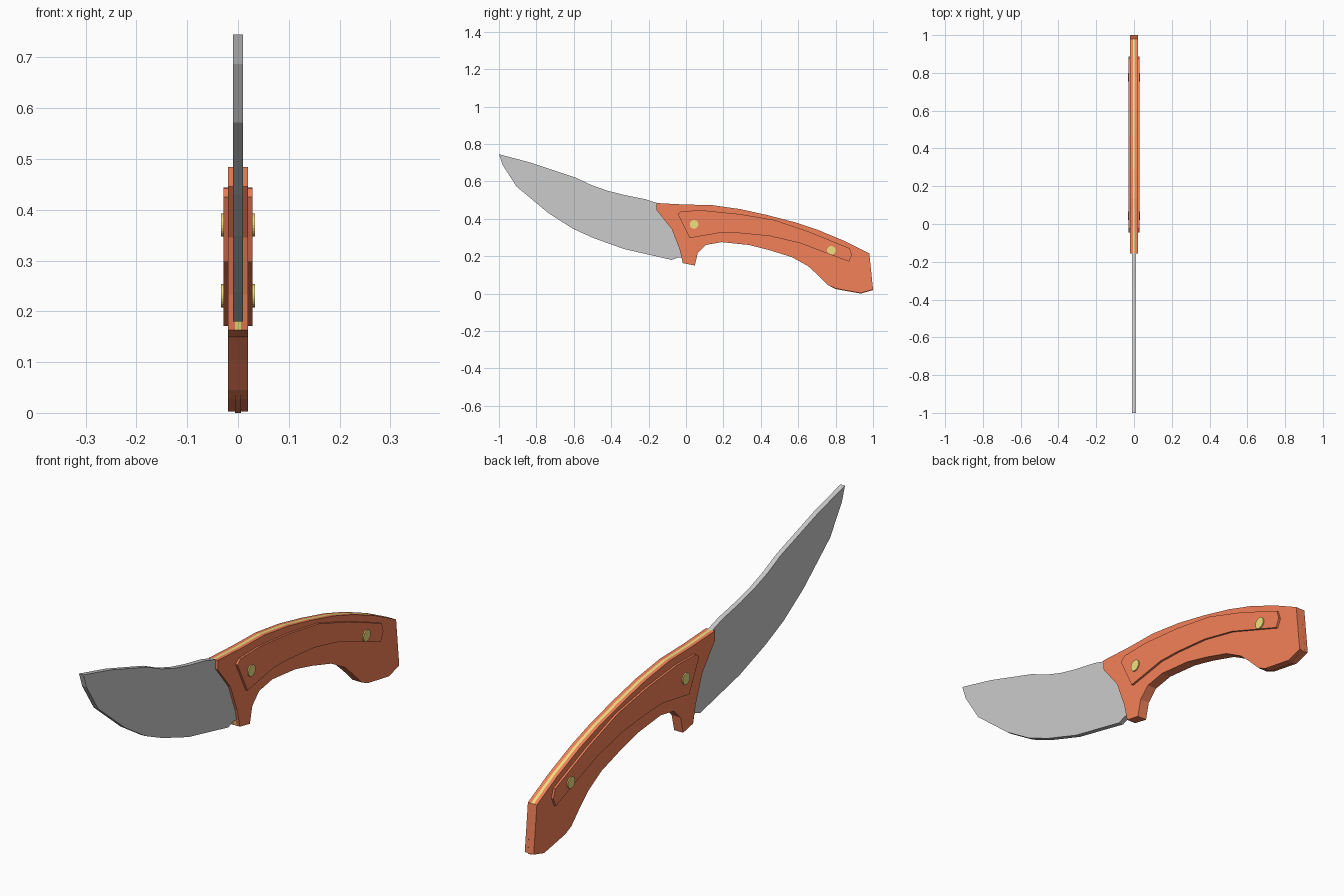
import bpy, bmesh, math
from mathutils import Matrix

if "Cube" in bpy.data.objects:
    bpy.data.objects.remove(bpy.data.objects["Cube"])


def material(name, color):
    m = bpy.data.materials.new(name)
    m.diffuse_color = color
    m.use_nodes = True
    m.node_tree.nodes["Principled BSDF"].inputs["Base Color"].default_value = m.diffuse_color
    return m


RED = material("red_handle", (0.9, 0.22, 0.1, 1))
BRASS = material("brass", (0.88, 0.75, 0.22, 1))


def finish(name, bm, mats):
    bmesh.ops.recalc_face_normals(bm, faces=bm.faces[:])
    me = bpy.data.meshes.new(name)
    bm.to_mesh(me)
    bm.free()
    for m in mats:
        me.materials.append(m)
    ob = bpy.data.objects.new(name, me)
    bpy.context.collection.objects.link(ob)
    return ob


def slab(name, outline, x0, x1, mats=(), pick=None):
    """Extrude a (y, z) outline from x0 to x1; pick(centre, normal) gives material index."""
    bm = bmesh.new()
    face = bm.faces.new([bm.verts.new((x0, y, z)) for y, z in outline])
    ext = bmesh.ops.extrude_face_region(bm, geom=[face])
    moved = [v for v in ext["geom"] if isinstance(v, bmesh.types.BMVert)]
    bmesh.ops.translate(bm, vec=(x1 - x0, 0, 0), verts=moved)
    bmesh.ops.recalc_face_normals(bm, faces=bm.faces[:])
    if pick:
        for f in bm.faces:
            f.normal_update()
            f.material_index = pick(f.calc_center_median(), f.normal)
    return finish(name, bm, mats)


# Blade: spine from tip to handle, then edge back to tip
blade = [(-1, .745), (-.83, .70), (-.59, .62), (-.505, .58), (-.42, .55),
         (-.33, .527), (-.22, .505), (-.15, .483), (-.14, .44), (-.066, .345),
         (-.023, .233), (-.02, .192), (-.045, .192), (-.076, .18), (-.33, .238),
         (-.495, .297), (-.607, .348), (-.735, .43), (-.906, .572), (-.98, .687)]
slab("blade", blade, -.01, .01)

# Handle outline: front, belly, butt, back
handle = [(-.157, .484), (-.157, .446), (-.076, .345), (-.033, .233), (-.017, .163),
          (.047, .15), (.063, .217), (.106, .26), (.19, .275), (.336, .26),
          (.443, .233), (.566, .195), (.652, .147), (.70, .104), (.76, .045),
          (.80, .027), (.934, .003), (1, .022), (.98, .215), (.85, .28), (.706, .34),
          (.58, .382), (.433, .42), (.288, .452), (.138, .473), (-.007, .476)]
# Liner between the scales: brass along the back and the front, red elsewhere
liner = [(y, max(0, z - .003) if z < .03 else z) for y, z in handle]
slab("handle_liner", liner, -.006, .006, (RED, BRASS),
     lambda c, n: int(n.z > .2 or (n.y < -.2 and c.y < 0)))

# Raised grip panel outline
panel = [(-.044, .425), (-.023, .442), (.1, .444), (.288, .425), (.475, .393),
         (.663, .329), (.875, .242), (.887, .206), (.871, .171), (.609, .27),
         (.449, .307), (.288, .323), (.19, .326), (.02, .297)]
for side, s in (("left", -1), ("right", 1)):
    slab(f"handle_scale_{side}", handle, s * .006, s * .02, (RED,))
    slab(f"grip_panel_{side}", panel, s * .018, s * .0285, (RED,))

# Rivets right through the handle
for name, y, z in (("front_rivet", .043, .37), ("rear_rivet", .777, .231)):
    bm = bmesh.new()
    bmesh.ops.create_cone(bm, cap_ends=True, segments=24, radius1=.023, radius2=.023,
                          depth=.066, matrix=Matrix.Translation((0, y, z))
                          @ Matrix.Rotation(math.pi / 2, 4, 'Y'))
    finish(name, bm, (BRASS,))
